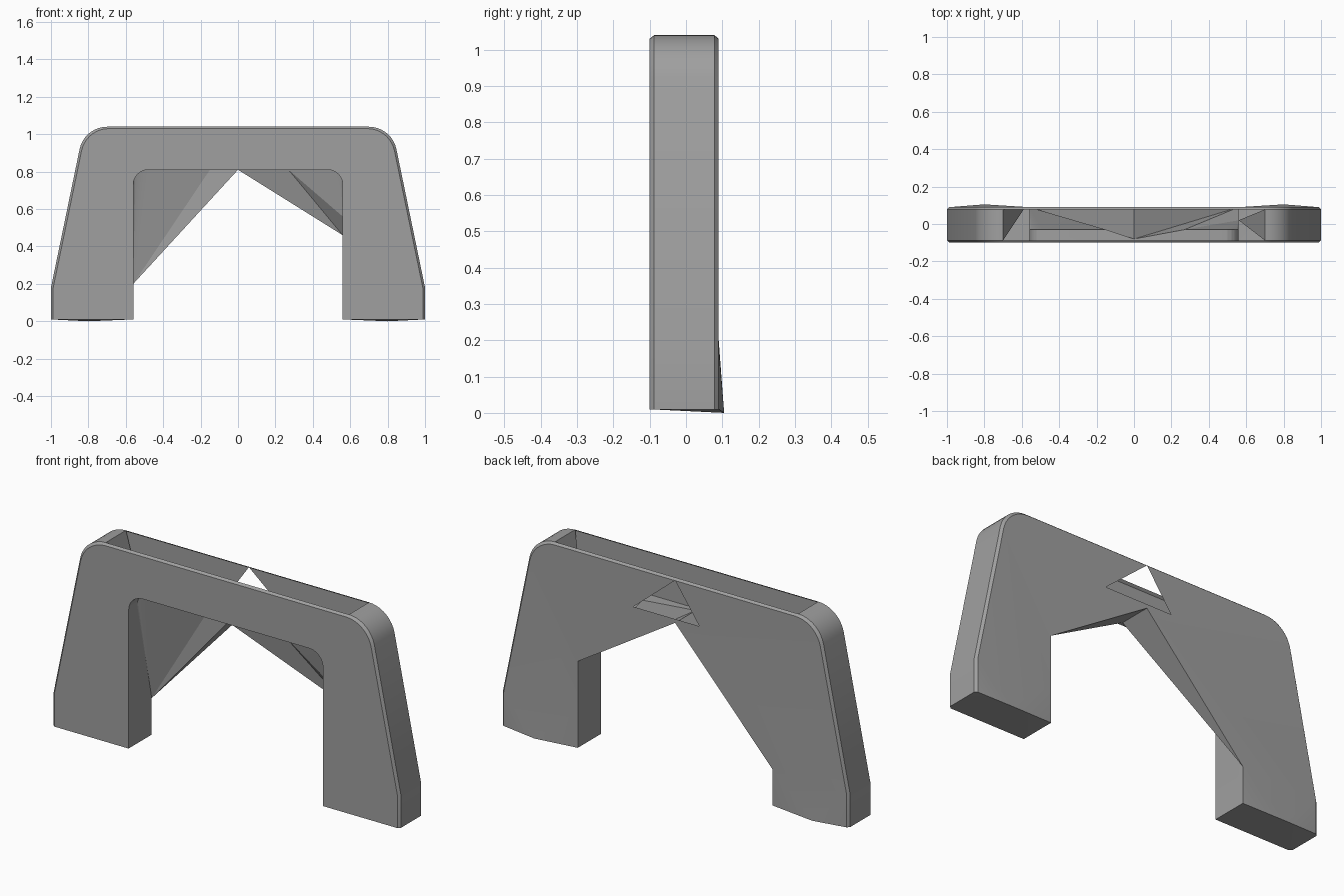
import bpy, bmesh
from math import sin, cos, pi, radians

cube = bpy.data.objects.get("Cube")
if cube:
    bpy.data.objects.remove(cube, do_unlink=True)

grey = bpy.data.materials.new("plain_grey")
grey.use_nodes = True
colour = (0.35, 0.35, 0.35, 1)
grey.diffuse_color = colour
grey.node_tree.nodes["Principled BSDF"].inputs["Base Color"].default_value = colour

FRONT, BACK, BEVEL = -0.10, 0.09, 0.012
LEG, SOFFIT, LIP = 0.56, 0.81, -0.03


def add_face(bm, points):
    return bm.faces.new([bm.verts.new(p) for p in points])


def fan(bm, hub, points):
    for a, b in zip(points, points[1:]):
        add_face(bm, [hub, a, b])


def at_y(profile, y):
    return [(x, y, z) for x, z in profile]


def arc(cx, cz, rx, rz, start, end, steps):
    angles = [radians(start + (end - start) * i / steps) for i in range(steps + 1)]
    return [(cx + rx * cos(a), cz + rz * sin(a)) for a in angles]


def mirrored(half):
    return half + [(-x, z) for x, z in reversed(half)]


def inset(profile):
    return [(x * (1 - BEVEL), z - 0.01 if z > 0.5 else z) for x, z in profile]


def finish(bm, name):
    bmesh.ops.remove_doubles(bm, verts=bm.verts, dist=0.0001)
    bmesh.ops.recalc_face_normals(bm, faces=bm.faces)
    mesh = bpy.data.meshes.new(name)
    bm.to_mesh(mesh)
    bm.free()
    obj = bpy.data.objects.new(name, mesh)
    bpy.context.collection.objects.link(obj)
    mesh.materials.append(grey)
    bpy.ops.object.select_all(action='DESELECT')
    obj.select_set(True)
    bpy.context.view_layer.objects.active = obj
    bpy.ops.object.shade_smooth_by_angle(angle=radians(12))
    return obj


# Profiles of the outside and of the front opening, from +x to -x
shoulder = arc(0.70, 0.89, 0.15, 0.15, 12, 90, 9)
outer = mirrored([(1, 0.01), (1, 0.18)] + shoulder)
face = inset(outer)
corner = arc(LEG - 0.08, SOFFIT - 0.08, 0.08, 0.08, 0, 90, 6)
arch = mirrored([(LEG, 0.01)] + corner)

bm = bmesh.new()

# Front panel
add_face(bm, at_y(face + arch[::-1], FRONT))

# Back panel with its slanted opening and the triangular notch under the top edge
top = face[len(face) // 2][1]
notch = [(0.001, top), (0.24, 0.83), (-0.14, 0.83), (-0.001, top)]
half = len(face) // 2
opening = [(-LEG, 0.2), (0, SOFFIT), (LEG, 0.46), (LEG, 0.2)]
add_face(bm, at_y(face[1:half] + notch + face[half:-1] + opening, BACK))

# Outer sides, bevelled at front and back, open along the top
levels = [(FRONT, face), (FRONT + BEVEL, outer), (BACK - BEVEL, outer), (BACK, face)]
for level, ((y0, p0), (y1, p1)) in enumerate(zip(levels, levels[1:])):
    for i in range(len(outer) - 1):
        if level == 1 and i == half - 1:
            continue
        a, b = at_y(p0[i:i + 2], y0)
        c, d = at_y(p1[i:i + 2], y1)
        add_face(bm, [a, b, d, c])

# Feet: folded back faces and soles
for s in (1, -1):
    edge = s * (1 - BEVEL)
    bulge = (s * 0.8, 0.105, 0)
    back = [(edge, BACK, 0.01), (edge, BACK, 0.18),
            (s * LEG, BACK, 0.2), (s * LEG, BACK, 0.01)]
    fan(bm, bulge, back)
    sole = [(s * LEG, BACK, 0.01), (s * LEG, FRONT, 0.01), (edge, FRONT, 0.01),
            (s, FRONT + BEVEL, 0.01), (s, BACK - BEVEL, 0.01), (edge, BACK, 0.01)]
    fan(bm, bulge, sole)

# Rounded soffit corners and flat soffit
for s in (1, -1):
    for (x0, z0), (x1, z1) in zip(corner, corner[1:]):
        add_face(bm, [(s * x0, FRONT, z0), (s * x1, FRONT, z1),
                      (s * x1, LIP, z1), (s * x0, LIP, z0)])
flat = corner[-1][0]
left_point = (-0.15, LIP, SOFFIT)
right_point = (0.27, LIP, SOFFIT)
ridge = (0, -0.08, SOFFIT)
peak = (0, BACK, SOFFIT)
add_face(bm, [(-flat, FRONT, SOFFIT), (flat, FRONT, SOFFIT), (flat, LIP, SOFFIT),
              right_point, ridge, left_point, (-flat, LIP, SOFFIT)])

# Slanted inner walls from the soffit to the back opening
low = (-LEG, BACK, 0.2)
high = (LEG, BACK, 0.46)
bend = (LEG, 0.02, 0.56)
fan(bm, low, [(-x, LIP, z) for x, z in corner] + [left_point, ridge, peak])
fan(bm, bend, [(x, LIP, z) for x, z in corner] + [right_point, high])
fan(bm, high, [right_point, ridge, peak])

# Inner faces of the legs
spring = corner[0][1]
for x, tail in ((-LEG, [low]), (LEG, [bend, high, (LEG, BACK, 0.2)])):
    add_face(bm, [(x, FRONT, 0.01), (x, FRONT, spring), (x, LIP, spring)]
             + tail + [(x, BACK, 0.01)])

finish(bm, "arch_shell")

# Sloping flaps inside the ends of the open top
for name, x, tip in (("left_end_flap", 0.7, (0.56, 0.02, 0.6)),
                     ("right_end_flap", -0.7, (-0.59, 0.078, 0.67))):
    bm = bmesh.new()
    add_face(bm, [(x, FRONT + BEVEL, 1.04), (x, BACK - BEVEL, 1.04), tip])
    finish(bm, name)
